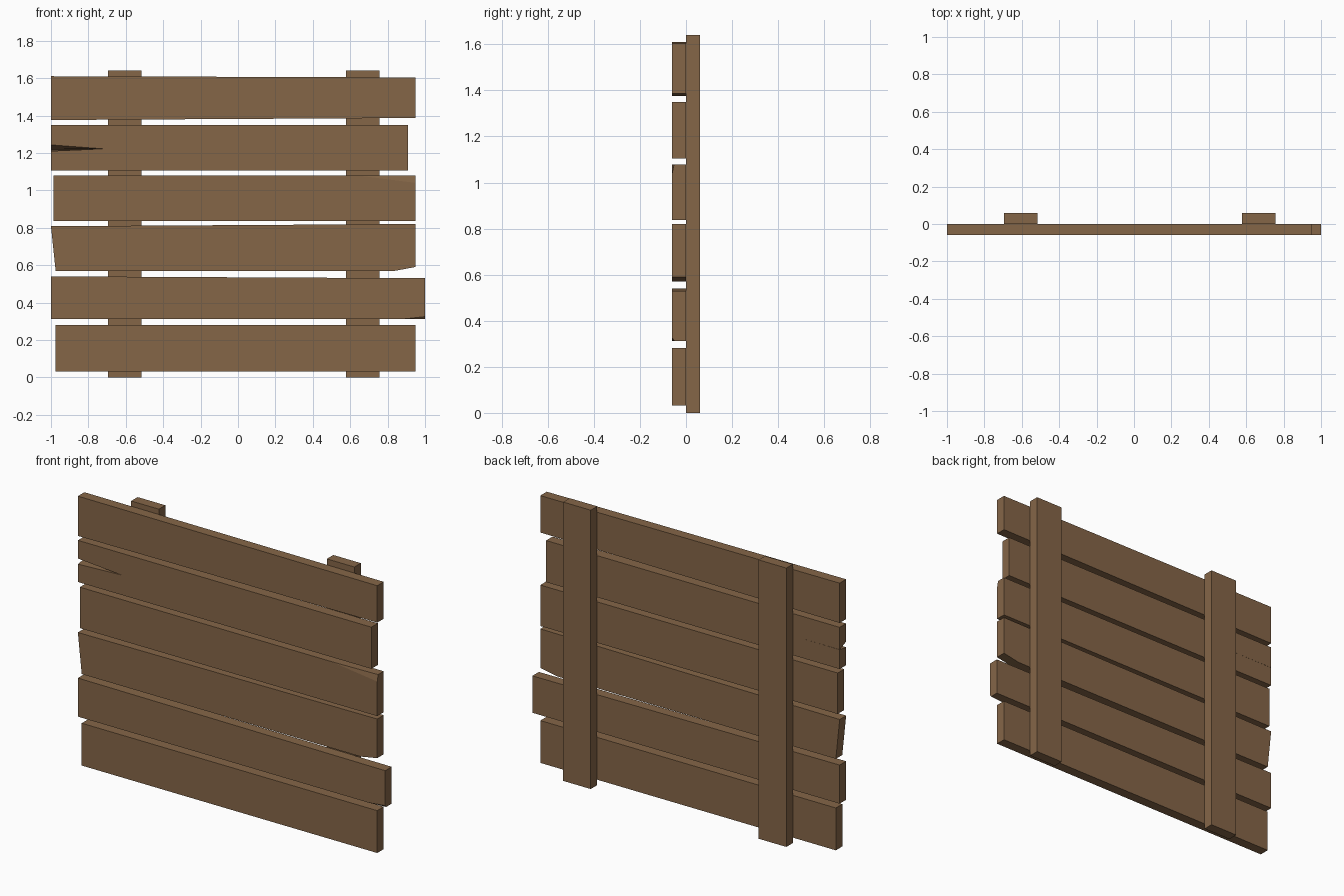
import bpy, bmesh
from mathutils import Vector

if "Cube" in bpy.data.objects:
    bpy.data.objects.remove(bpy.data.objects["Cube"])

wood = bpy.data.materials.new("brown wood")
wood.diffuse_color = (0.235, 0.133, 0.064, 1)
wood.use_nodes = True
wood.node_tree.nodes["Principled BSDF"].inputs["Base Color"].default_value = wood.diffuse_color
T = 0.06  # board thickness


def board(name, front, y0, y1, back=None, chip=None):
    """Loft a front (x, z) outline to a back one; chip = three points of a corner cut."""
    back = back or front
    bm = bmesh.new()
    f = [bm.verts.new((x, y0, z)) for x, z in front]
    b = [bm.verts.new((x, y1, z)) for x, z in back]
    bm.faces.new(f)
    bm.faces.new(b[::-1])
    n = len(f)
    for i in range(n):
        j = (i + 1) % n
        bm.faces.new((f[j], f[i], b[i], b[j]))
    if chip:
        p, q, r = map(Vector, chip)
        no = (q - p).cross(r - p).normalized()
        if no.dot(p - Vector((0, 0, p.z))) < 0:
            no = -no
        cut = bmesh.ops.bisect_plane(bm, geom=bm.verts[:] + bm.edges[:] + bm.faces[:],
                                     plane_co=p, plane_no=no, clear_outer=True)
        edges = [e for e in cut["geom_cut"] if isinstance(e, bmesh.types.BMEdge)]
        bmesh.ops.contextual_create(bm, geom=edges)
    bmesh.ops.recalc_face_normals(bm, faces=bm.faces[:])
    me = bpy.data.meshes.new(name)
    bm.to_mesh(me)
    bm.free()
    me.materials.append(wood)
    ob = bpy.data.objects.new(name, me)
    bpy.context.collection.objects.link(ob)
    return ob


def rect(x0, x1, z0, z1):
    return [(x0, z0), (x1, z0), (x1, z1), (x0, z1)]


# Two upright battens behind the planks
board("left_batten", rect(-0.695, -0.515, 0, 1.64), 0, T)
board("right_batten", rect(0.578, 0.757, 0, 1.64), 0, T)

# Planks from bottom to top
board("plank_1", rect(-0.975, 0.948, 0.032, 0.281), -T, 0)
board("plank_2", [(-1, 0.313), (1, 0.313), (1, 0.53), (-1, 0.54)], -T, 0,
      chip=((0.89, -T, 0.313), (1, -T, 0.325), (1, -0.05, 0.313)))
board("plank_3", [(-0.975, 0.57), (0.84, 0.57), (0.948, 0.59), (0.948, 0.82), (-1, 0.808)],
      -T, 0)
board("plank_4", rect(-0.987, 0.948, 0.837, 1.078), -T, 0,
      chip=((0.65, -T, 1.078), (0.948, -T, 1.04), (0.948, -0.052, 1.078)))

# Plank with a tapering split that closes towards the back
outer = rect(-1, 0.91, 1.105, 1.35)
board("split_plank_5", outer + [(-1, 1.243), (-0.72, 1.222), (-1, 1.21)], -T, 0,
      back=outer + [(-1, 1.2195), (-0.72, 1.219), (-1, 1.2185)])

board("plank_6", [(-1, 1.376), (0.948, 1.387), (0.948, 1.604), (-1, 1.61)], -T, 0)
